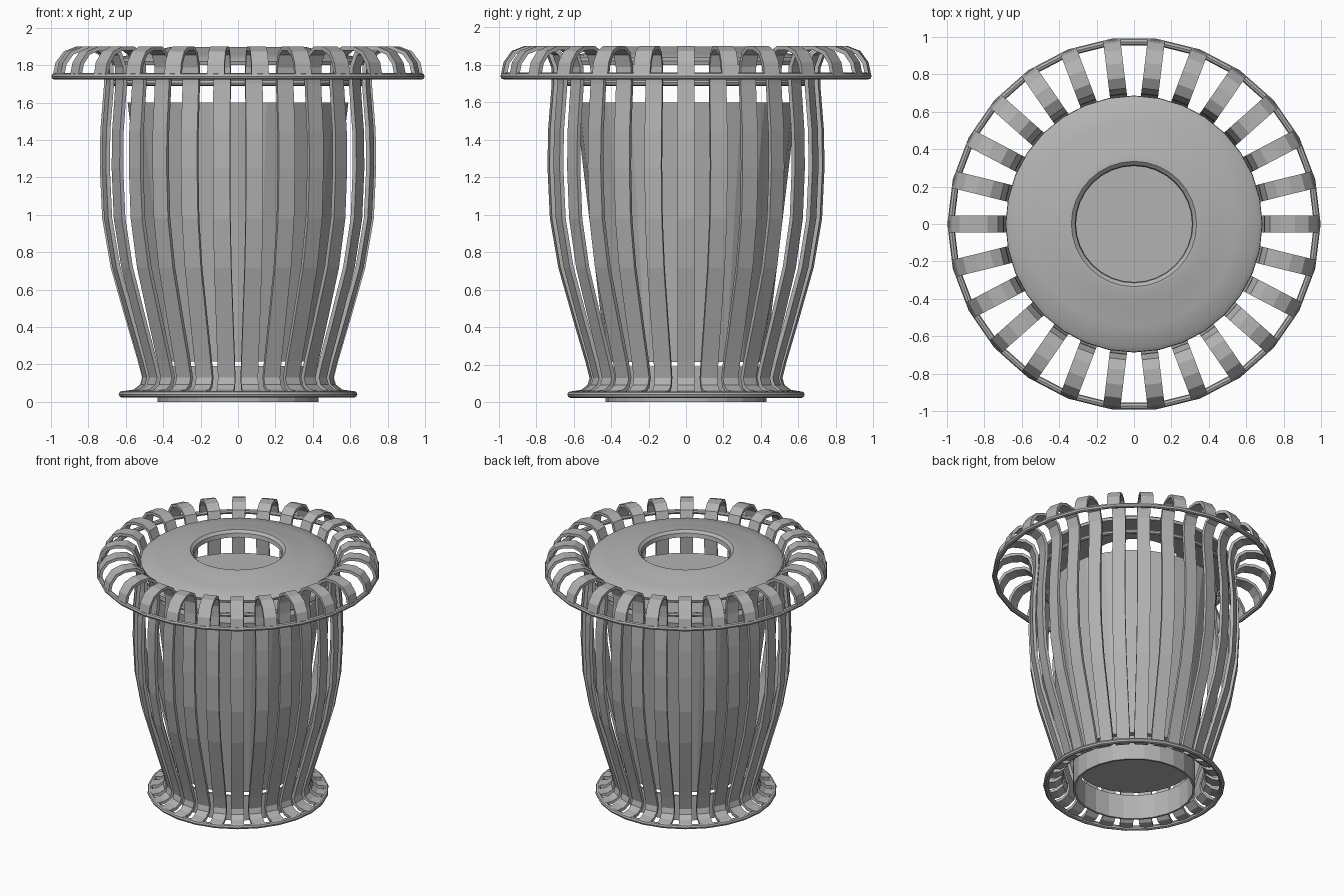
import bpy, bmesh, math
from mathutils import Vector, Matrix

cube = bpy.data.objects.get("Cube")
if cube:
    bpy.data.objects.remove(cube, do_unlink=True)

grey = bpy.data.materials.new("painted steel grey")
grey.use_nodes = True
COLOR = (0.45, 0.45, 0.45, 1)
grey.diffuse_color = COLOR
grey.node_tree.nodes["Principled BSDF"].inputs["Base Color"].default_value = COLOR


def finish(name, bm, smooth=False):
    bmesh.ops.recalc_face_normals(bm, faces=bm.faces)
    mesh = bpy.data.meshes.new(name)
    bm.to_mesh(mesh)
    bm.free()
    mesh.materials.append(grey)
    ob = bpy.data.objects.new(name, mesh)
    bpy.context.collection.objects.link(ob)
    if smooth:
        bpy.ops.object.select_all(action='DESELECT')
        ob.select_set(True)
        bpy.context.view_layer.objects.active = ob
        bpy.ops.object.shade_smooth_by_angle(angle=math.radians(35))
    return ob


def lathe(name, profile, sides, closed=True, smooth=False):
    """Spin a radius/height profile around z."""
    bm = bmesh.new()
    rings = []
    for k in range(sides):
        a = 2 * math.pi * k / sides
        rings.append([bm.verts.new((r * math.cos(a), r * math.sin(a), z)) for r, z in profile])
    n = len(profile)
    for k in range(sides):
        p, q = rings[k], rings[(k + 1) % sides]
        for i in range(n if closed else n - 1):
            j = (i + 1) % n
            bm.faces.new((p[i], q[i], q[j], p[j]))
    if not closed:
        bm.faces.new([r[0] for r in rings])
        bm.faces.new([r[-1] for r in rings])
    return finish(name, bm, smooth)


def hoop(name, radius, z, thick, sides):
    circle = [(radius + thick * math.cos(t * math.pi / 4), z + thick * math.sin(t * math.pi / 4))
              for t in range(8)]
    return lathe(name, circle, sides, smooth=True)


# Slats: one bent flat bar repeated around the basket
COUNT, HALF_W, HALF_T = 26, 0.046, 0.011
path = [(0.62, 0.045), (0.555, 0.055), (0.515, 0.085), (0.502, 0.13), (0.525, 0.22),
        (0.59, 0.44), (0.67, 0.72), (0.715, 0.98), (0.728, 1.25), (0.725, 1.45),
        (0.705, 1.70), (0.708, 1.79), (0.735, 1.86), (0.785, 1.89), (0.86, 1.89),
        (0.925, 1.865), (0.965, 1.81), (0.98, 1.74)]
pts = [Vector((r, 0, z)) for r, z in path]
bm = bmesh.new()
for k in range(COUNT):
    turn = Matrix.Rotation(2 * math.pi * k / COUNT, 3, 'Z')
    sections = []
    for i, p in enumerate(pts):
        d = (pts[min(i + 1, len(pts) - 1)] - pts[max(i - 1, 0)]).normalized()
        nrm = Vector((d.z, 0, -d.x))
        sections.append([bm.verts.new(turn @ (p + nrm * t * HALF_T + Vector((0, w * HALF_W, 0))))
                         for t, w in ((1, 1), (1, -1), (-1, -1), (-1, 1))])
    for s, e in zip(sections, sections[1:]):
        for i in range(4):
            j = (i + 1) % 4
            bm.faces.new((s[i], s[j], e[j], e[i]))
    bm.faces.new(sections[0])
    bm.faces.new(sections[-1])
finish("slats", bm)

# Hoops tying the slats together
hoop("top_hoop", 0.98, 1.74, 0.018, COUNT)
hoop("bottom_hoop", 0.62, 0.04, 0.018, COUNT)
hoop("lid_support_hoop", 0.67, 1.705, 0.017, 32)

# Tapered inner bin
lathe("inner_bin", [(0.425, 0.215), (0.59, 1.6)], 24, closed=False)

# Open foot ring
lathe("foot_ring", [(0.43, 0), (0.43, 0.19), (0.415, 0.19), (0.415, 0)], 24)

# Domed lid with a round opening
lathe("lid", [(0.68, 1.80), (0.685, 1.82), (0.66, 1.838), (0.55, 1.86), (0.43, 1.88),
              (0.36, 1.898), (0.335, 1.898), (0.315, 1.88), (0.31, 1.85), (0.33, 1.85),
              (0.55, 1.83)], 32, smooth=True)
